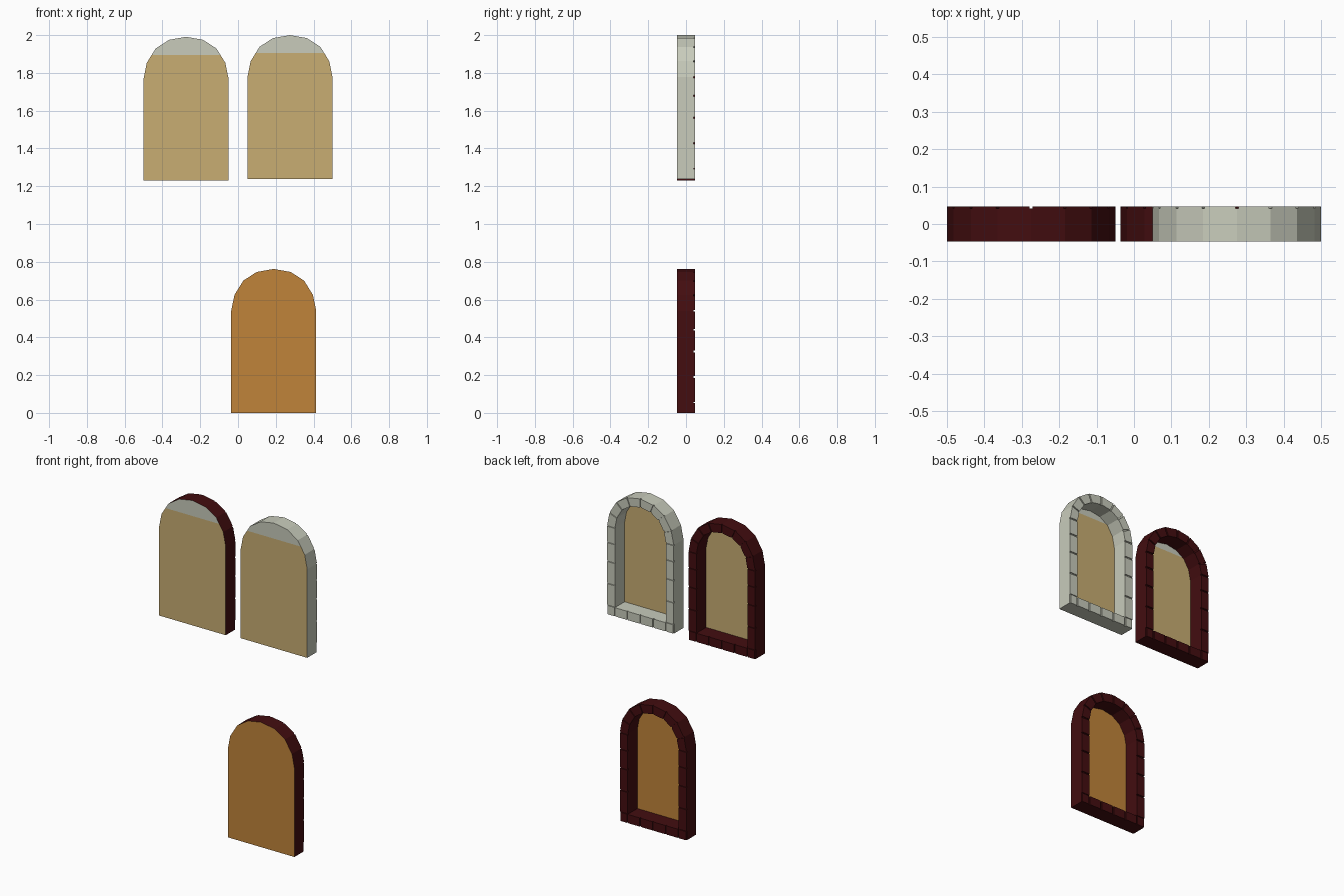
import bpy, bmesh
from mathutils import Vector

if "Cube" in bpy.data.objects:
    bpy.data.objects.remove(bpy.data.objects["Cube"], do_unlink=True)


def material(name, rgb):
    m = bpy.data.materials.new(name)
    m.use_nodes = True
    m.diffuse_color = (*rgb, 1)
    m.node_tree.nodes["Principled BSDF"].inputs["Base Color"].default_value = (*rgb, 1)
    return m


STONE = material("pale stone", (0.58, 0.60, 0.50))
RED = material("dark red", (0.056, 0.004, 0.005))
TAN = material("tan", (0.58, 0.42, 0.17))
ORANGE = material("orange", (0.53, 0.23, 0.042))

# Shared dimensions
HALF, BORDER, SPRING = 0.225, 0.053, 0.54
FRONT, BODY, BACK = -0.047, 0.041, 0.047
GAP = 0.008
INNER = HALF - BORDER
BAND = 0.667
V = lambda x, z: Vector((x, z))

# Right half of the arch, then mirrored to the full arch from right to left
half_arch = [V(HALF, SPRING), V(0.208, 0.624), V(0.161, 0.70), V(0.09, 0.746)]
mirror = lambda p: V(-p.x, p.y)
arch = half_arch + [V(0, 0.762)] + [mirror(p) for p in reversed(half_arch)]
centre = V(0, SPRING)
inner_arch = [centre + (p - centre) * (INNER / HALF) for p in arch]
outer = [V(-HALF, 0), V(HALF, 0)] + arch
inner = [V(-INNER, BORDER), V(INNER, BORDER)] + inner_arch


def block_quads():
    """Outline of every block as (outer start, outer end, inner end, inner start)."""
    quads = []
    levels = [BORDER, 0.19, 0.325, 0.44, SPRING]
    for s in (-1, 1):
        for lo, hi in zip(levels, levels[1:]):
            quads.append((V(s * HALF, lo), V(s * HALF, hi), V(s * INNER, hi), V(s * INNER, lo)))
    for i in range(len(arch) - 1):
        quads.append((arch[i], arch[i + 1], inner_arch[i + 1], inner_arch[i]))
    sill = [-HALF, -INNER, -0.087, 0, 0.087, INNER, HALF]
    for a, b in zip(sill, sill[1:]):
        quads.append((V(a, 0), V(b, 0), V(b, BORDER), V(a, BORDER)))
    return quads


def finish(name, bm, mats, origin):
    bmesh.ops.recalc_face_normals(bm, faces=bm.faces)
    mesh = bpy.data.meshes.new(name)
    bm.to_mesh(mesh)
    bm.free()
    for m in mats:
        mesh.materials.append(m)
    obj = bpy.data.objects.new(name, mesh)
    obj.location = (origin[0], 0, origin[1])
    bpy.context.collection.objects.link(obj)


def frame(name, mat, origin):
    bm = bmesh.new()
    put = lambda p, y: bm.verts.new((p.x, y, p.y))
    # Outer wall, back face and inner reveal of the surround
    rings = [[put(p, y) for p in loop] for loop, y in
             ((outer, FRONT), (outer, BODY), (inner, BODY), (inner, FRONT))]
    n = len(outer)
    for r, s in zip(rings, rings[1:]):
        for i in range(n):
            j = (i + 1) % n
            bm.faces.new((r[i], r[j], s[j], s[i]))
    finish(name + "_frame", bm, [mat], origin)


def blocks(name, mat, origin):
    bm = bmesh.new()
    # Raised blocks with narrow joints between them
    for o0, o1, i1, i0 in block_quads():
        do = (o1 - o0).normalized() * GAP / 2
        di = (i1 - i0).normalized() * GAP / 2
        quad = [o0 + do, o1 - do, i1 - di, i0 + di]
        low = [bm.verts.new((p.x, BODY, p.y)) for p in quad]
        top = [bm.verts.new((p.x, BACK, p.y)) for p in quad]
        bm.faces.new(top)
        bm.faces.new(low)
        for i in range(4):
            j = (i + 1) % 4
            bm.faces.new((low[i], low[j], top[j], top[i]))
    finish(name + "_blocks", bm, [mat], origin)


def panel(name, mats, origin):
    bm = bmesh.new()
    face = bm.faces.new([bm.verts.new((p.x, FRONT, p.y)) for p in outer])
    # Pale band at the head of the arch
    if len(mats) > 1:
        bmesh.ops.bisect_plane(bm, geom=bm.verts[:] + bm.edges[:] + [face],
                               plane_co=(0, 0, BAND), plane_no=(0, 0, 1))
        for f in bm.faces:
            f.material_index = int(f.calc_center_median().z > BAND)
    bm.normal_update()
    for f in bm.faces:
        if f.normal.y > 0:
            f.normal_flip()
    mesh = bpy.data.meshes.new(name + "_panel")
    bm.to_mesh(mesh)
    bm.free()
    for m in mats:
        mesh.materials.append(m)
    obj = bpy.data.objects.new(name + "_panel", mesh)
    obj.location = (origin[0], 0, origin[1])
    bpy.context.collection.objects.link(obj)


# Three arched windows
for name, surround, pane, origin in (
        ("red_window", RED, [TAN, STONE], (-0.275, 1.229)),
        ("stone_window", STONE, [TAN, STONE], (0.275, 1.238)),
        ("orange_window", RED, [ORANGE], (0.189, 0))):
    frame(name, surround, origin)
    blocks(name, surround, origin)
    panel(name, pane, origin)
